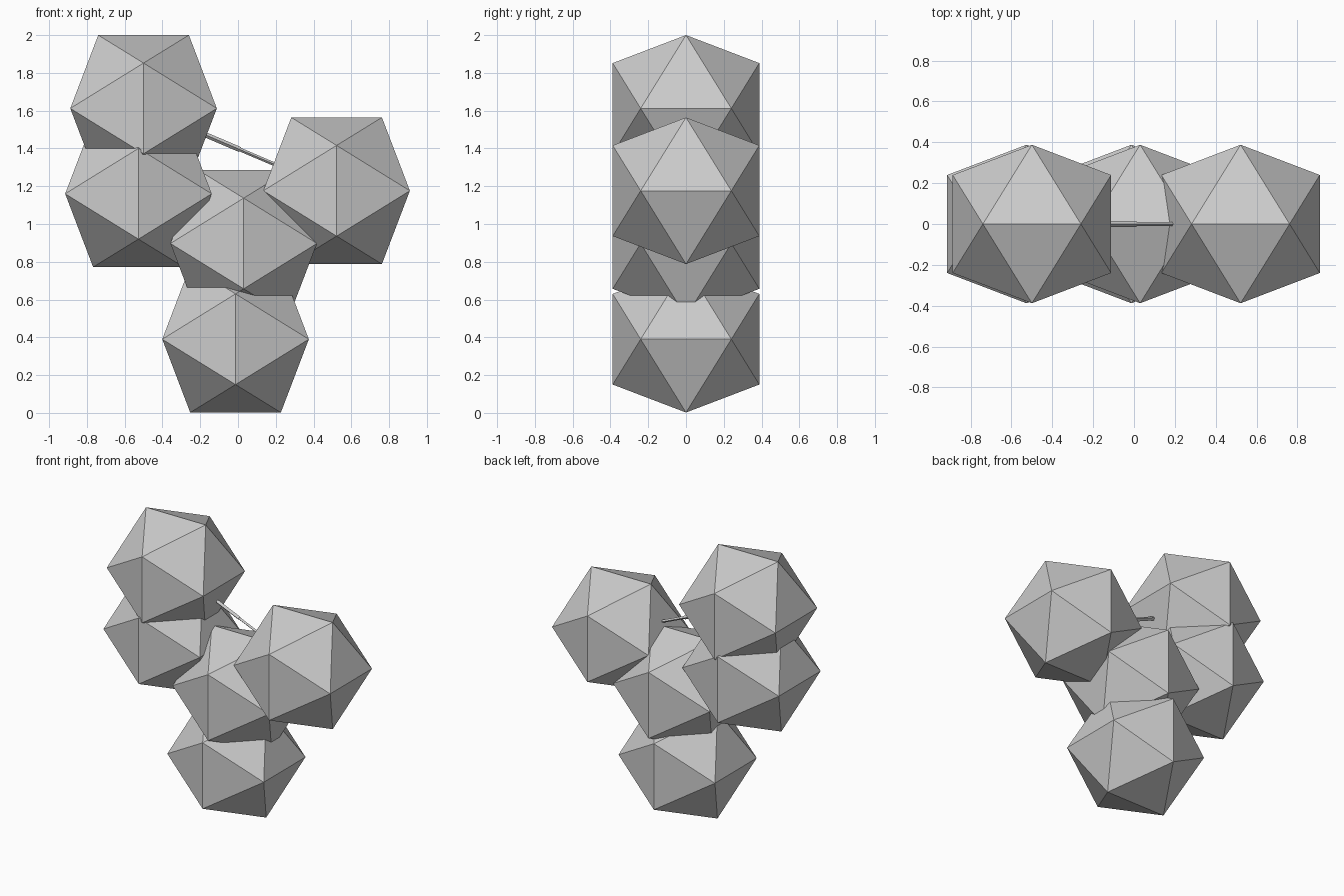
import bpy, bmesh
from mathutils import Vector

if "Cube" in bpy.data.objects:
    bpy.data.objects.remove(bpy.data.objects["Cube"])

A, B = 0.24, 0.388   # half edge and half width of an icosahedron


def ball(name, x, z):
    # axis-aligned icosahedron: hull of three golden rectangles
    bm = bmesh.new()
    for s in (-1, 1):
        for t in (-1, 1):
            for co in ((s * A, 0, t * B), (0, s * B, t * A), (s * B, t * A, 0)):
                bm.verts.new(co)
    bmesh.ops.convex_hull(bm, input=bm.verts[:])
    bmesh.ops.recalc_face_normals(bm, faces=bm.faces[:])
    me = bpy.data.meshes.new(name)
    bm.to_mesh(me)
    bm.free()
    ob = bpy.data.objects.new(name, me)
    ob.location = (x, 0, z)
    bpy.context.collection.objects.link(ob)


def rod(name, p, q, r):
    # thin low-sided rod between two points
    p, q = Vector(p), Vector(q)
    bpy.ops.mesh.primitive_cone_add(vertices=4, radius1=r[0], radius2=r[1],
                                    depth=(q - p).length, location=(p + q) / 2)
    ob = bpy.context.object
    ob.name = name
    ob.rotation_euler = (q - p).to_track_quat('Z', 'Y').to_euler()


# Balls, as (x, z) centres
centres = {
    "top_ball": (-0.50, 1.612),
    "left_ball": (-0.527, 1.16),
    "middle_ball": (0.03, 0.897),
    "right_ball": (0.522, 1.176),
    "bottom_ball": (-0.013, 0.39),
}
for name, (x, z) in centres.items():
    ball(name, x, z)

# Connecting rods, each in two halves
links = [("top_ball", "right_ball"), ("top_ball", "left_ball"),
         ("left_ball", "middle_ball"), ("middle_ball", "right_ball"),
         ("middle_ball", "bottom_ball")]
for i, (a, b) in enumerate(links):
    p, q = (Vector((centres[n][0], 0, centres[n][1])) for n in (a, b))
    m = (p + q) / 2
    rod(f"rod_{i}_first_half", p, m, (0.014, 0.014))
    rod(f"rod_{i}_second_half", m, q, (0.01, 0.01))
